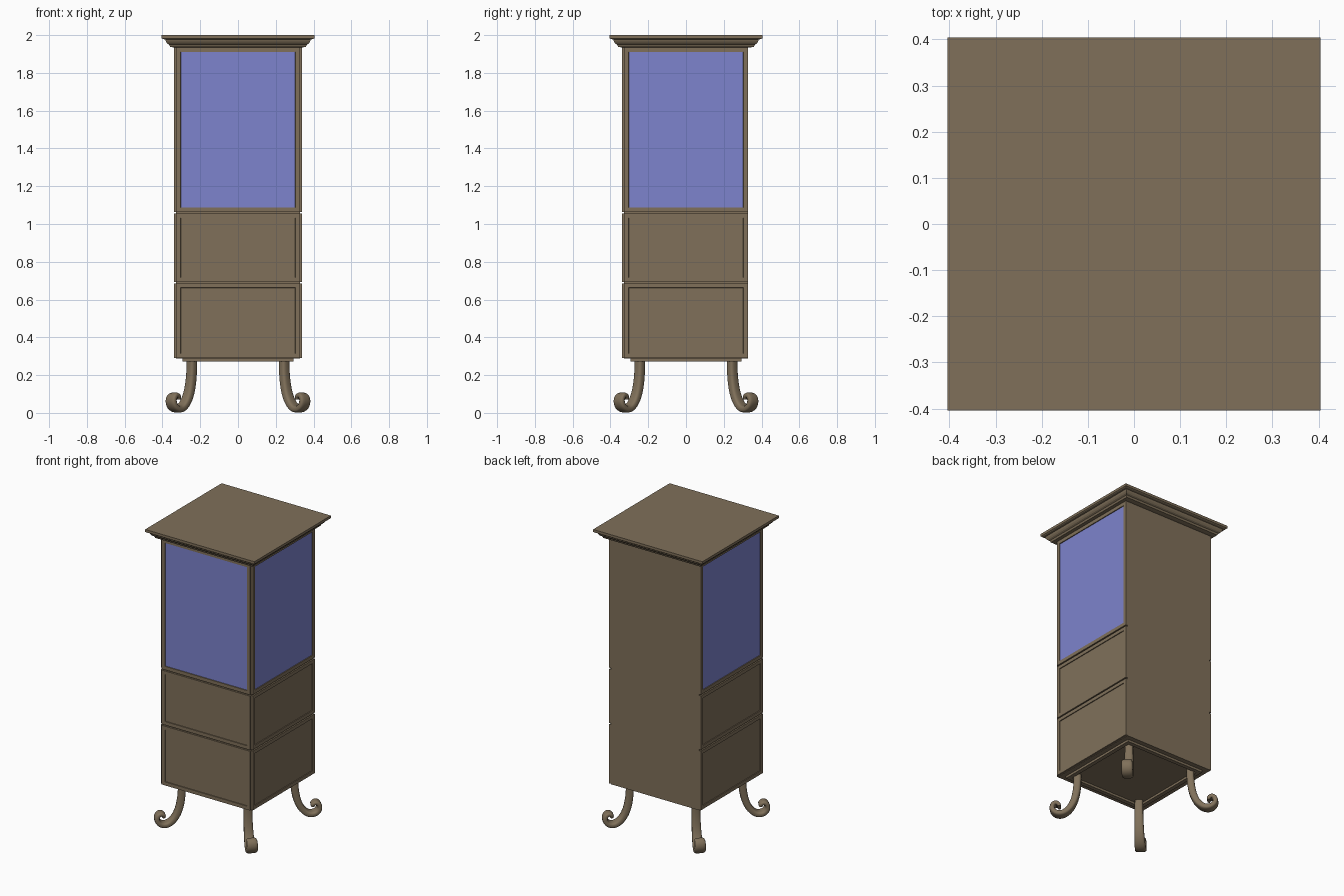
import bpy, bmesh, math
from mathutils import Vector, Matrix

cube = bpy.data.objects.get("Cube")
if cube:
    bpy.data.objects.remove(cube, do_unlink=True)


def material(name, rgb):
    m = bpy.data.materials.new(name)
    m.use_nodes = True
    m.diffuse_color = (*rgb, 1)
    m.node_tree.nodes["Principled BSDF"].inputs["Base Color"].default_value = (*rgb, 1)
    return m


WOOD = material("brown wood", (0.215, 0.163, 0.102))
GLASS = material("blue glass", (0.205, 0.228, 0.61))


def finish(name, bm, smooth=False):
    bmesh.ops.recalc_face_normals(bm, faces=bm.faces)
    mesh = bpy.data.meshes.new(name)
    bm.to_mesh(mesh)
    bm.free()
    mesh.materials.append(WOOD)
    mesh.materials.append(GLASS)
    obj = bpy.data.objects.new(name, mesh)
    bpy.context.collection.objects.link(obj)
    if smooth:
        bpy.ops.object.select_all(action='DESELECT')
        obj.select_set(True)
        bpy.context.view_layer.objects.active = obj
        bpy.ops.object.shade_smooth_by_angle(angle=math.radians(40))
    return obj


def loft(bm, rings):
    """Skin a list of point rings and cap both ends."""
    loops = [[bm.verts.new(p) for p in ring] for ring in rings]
    for a, b in zip(loops, loops[1:]):
        for i in range(len(a)):
            j = (i + 1) % len(a)
            bm.faces.new((a[i], a[j], b[j], b[i]))
    bm.faces.new(loops[0])
    bm.faces.new(loops[-1])


def box(bm, x0, x1, y0, y1, z0, z1):
    scale = Matrix.Diagonal((x1 - x0, y1 - y0, z1 - z0, 1))
    move = Matrix.Translation(((x0 + x1) / 2, (y0 + y1) / 2, (z0 + z1) / 2))
    return bmesh.ops.create_cube(bm, size=1, matrix=move @ scale)["verts"]


HALF = 0.327

# Cabinet carcass
bm = bmesh.new()
box(bm, -HALF, HALF, -HALF, HALF, 0.287, 1.95)
finish("cabinet_body", bm)


# Framed panels on the front and both sides, the tallest ones glazed
def panel(name, z0, z1, angle, glazed):
    bm = bmesh.new()
    box(bm, -HALF, HALF, -HALF - 0.012, -HALF + 0.003, z0, z1)
    bm.normal_update()
    face = min(bm.faces, key=lambda f: f.calc_center_median().y)
    bmesh.ops.inset_region(bm, faces=[face], thickness=0.033)
    bmesh.ops.inset_region(bm, faces=[face], thickness=0.001, depth=-0.005)
    face.material_index = 1 if glazed else 0
    bm.transform(Matrix.Rotation(angle, 4, 'Z'))
    finish(name, bm)


for side, angle in (("front", 0), ("left", math.pi / 2), ("right", -math.pi / 2)):
    panel(side + "_lower_panel", 0.29, 0.686, angle, False)
    panel(side + "_middle_panel", 0.694, 1.055, angle, False)
    panel(side + "_window_panel", 1.063, 1.935, angle, True)

# Moulded cornice: a square swept up a stepped profile
profile = [(0.342, 1.935), (0.36, 1.938), (0.365, 1.95), (0.375, 1.956),
           (0.381, 1.965), (0.385, 1.977), (0.398, 1.979), (0.404, 1.983), (0.404, 2.0)]
bm = bmesh.new()
loft(bm, [[(sx * h, sy * h, z) for sx, sy in ((-1, -1), (1, -1), (1, 1), (-1, 1))]
          for h, z in profile])
finish("cornice", bm)

# Base frame under the body
bm = bmesh.new()
OUT, INN = 0.295, 0.268
for s in (-1, 1):
    a, b = sorted((s * OUT, s * INN))
    box(bm, -OUT, OUT, a, b, 0.272, 0.288)
    box(bm, a, b, -INN, INN, 0.272, 0.288)
finish("base_frame", bm)

# Scrolled leg path: distance from centre, height, depth, width
path = [(0.345, 0.288, 0.046, 0.050), (0.347, 0.22, 0.046, 0.052),
        (0.354, 0.16, 0.046, 0.054), (0.368, 0.105, 0.044, 0.057),
        (0.392, 0.058, 0.041, 0.061), (0.425, 0.027, 0.038, 0.066),
        (0.458, 0.020, 0.036, 0.070), (0.486, 0.032, 0.034, 0.070),
        (0.500, 0.058, 0.032, 0.068), (0.494, 0.084, 0.030, 0.066),
        (0.476, 0.094, 0.028, 0.062), (0.460, 0.084, 0.026, 0.058),
        (0.458, 0.070, 0.020, 0.050)]


def smooth_path(points, steps=3):
    """Catmull-Rom interpolation through the points."""
    pts = [Vector(p) for p in points]
    pts = [2 * pts[0] - pts[1]] + pts + [2 * pts[-1] - pts[-2]]
    out = []
    for a, b, c, d in zip(pts, pts[1:], pts[2:], pts[3:]):
        for k in range(steps):
            t = k / steps
            out.append(0.5 * (2 * b + (c - a) * t + (2 * a - 5 * b + 4 * c - d) * t ** 2
                              + (3 * b - a - 3 * c + d) * t ** 3))
    return out + [pts[-2]]


def leg(name, angle):
    bm = bmesh.new()
    pts = smooth_path(path)
    rings = []
    for i, p in enumerate(pts):
        before, after = pts[max(i - 1, 0)], pts[min(i + 1, len(pts) - 1)]
        tangent = Vector((after.x - before.x, after.y - before.y)).normalized()
        ring = []
        for k in range(16):
            a = math.tau * (k + 0.5) / 16
            c, s = math.cos(a), math.sin(a)
            u = math.copysign(abs(c) ** 0.6, c) * p.z / 2
            v = math.copysign(abs(s) ** 0.6, s) * p.w / 2
            ring.append((p.x - tangent.y * u, v, p.y + tangent.x * u))
        rings.append(ring)
    loft(bm, rings)
    bm.transform(Matrix.Rotation(angle, 4, 'Z'))
    finish(name, bm, smooth=True)


for i, name in enumerate(("back_left_leg", "back_right_leg", "front_right_leg", "front_left_leg")):
    leg(name, math.radians(45 + 90 * i))
